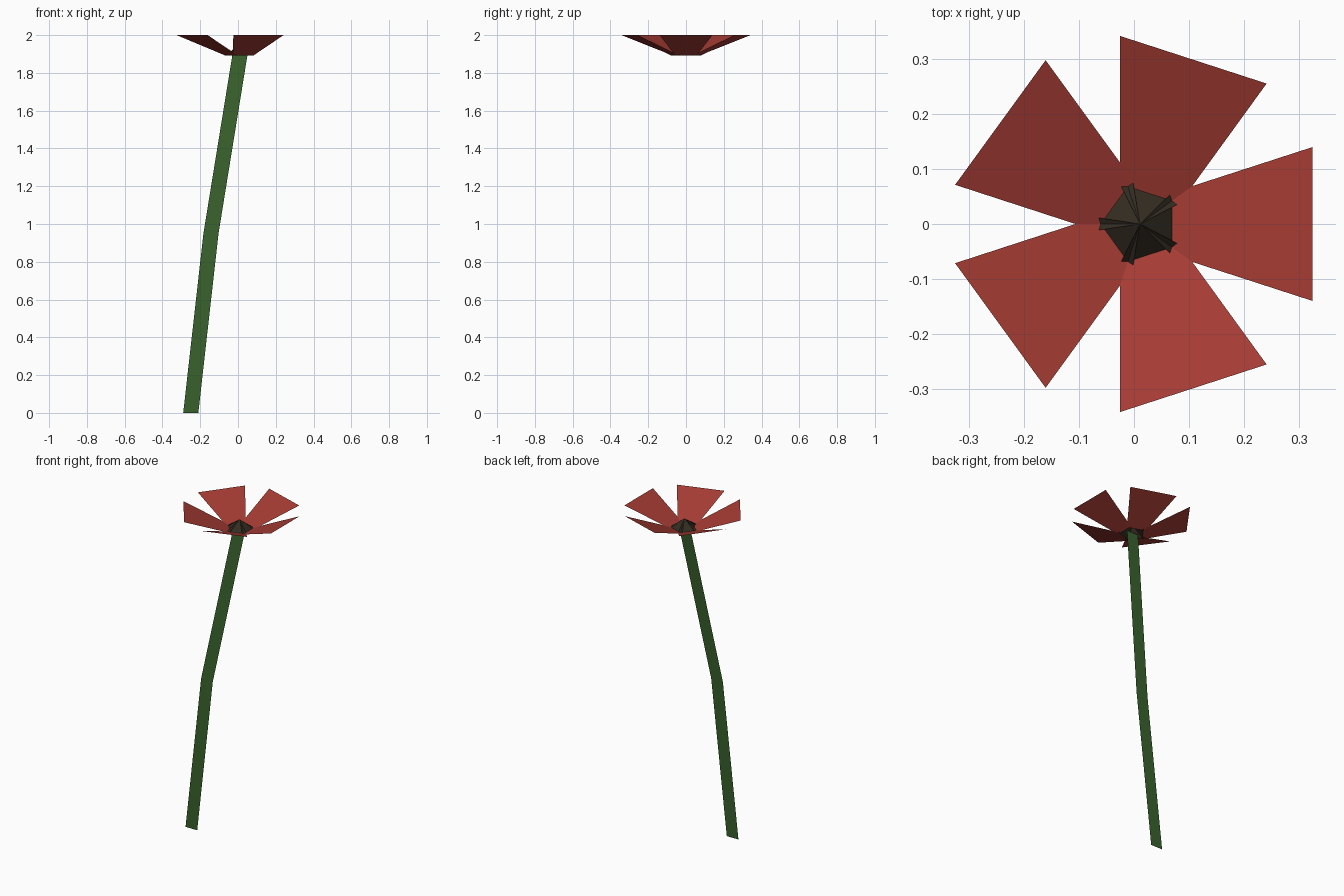
import bpy
from math import cos, sin, radians

if "Cube" in bpy.data.objects:
    bpy.data.objects.remove(bpy.data.objects["Cube"])

CX = 0.011  # flower axis


def build(name, verts, faces, color):
    mesh = bpy.data.meshes.new(name)
    mesh.from_pydata(verts, [], faces)
    obj = bpy.data.objects.new(name, mesh)
    bpy.context.collection.objects.link(obj)
    mat = bpy.data.materials.new(name + "_color")
    mat.diffuse_color = (*color, 1)
    mat.use_nodes = True
    mat.node_tree.nodes["Principled BSDF"].inputs["Base Color"].default_value = mat.diffuse_color
    mesh.materials.append(mat)
    return obj


def radial(profile, count=5):
    """Repeat a flat panel, given as (distance, side, height), around the axis."""
    verts, faces = [], []
    for k in range(count):
        a = radians(360 / count * k)
        start = len(verts)
        for d, w, z in profile:
            verts.append((CX + d * cos(a) - w * sin(a), d * sin(a) + w * cos(a), z))
        faces.append(range(start, len(verts)))
    return verts, faces


# petals: five flat panels rising outwards, overlapping at the base
IN_D, IN_W, IN_Z = 0.058, 0.057, 1.893
petal = [(IN_D, -IN_W, IN_Z), (0.314, -0.14, 2.0), (0.314, 0.14, 2.0), (IN_D, IN_W, IN_Z)]
build("petals", *radial(petal), (0.38, 0.045, 0.034))

# dark centre: five overlapping triangles forming a pleated cone
centre = [(0, 0, 1.95), (IN_D, -IN_W, IN_Z), (IN_D, IN_W, IN_Z)]
build("flower_centre", *radial(centre), (0.035, 0.026, 0.016))

# stem: flat bent ribbon, its width always along x
path = [(-0.25, -0.1, 0), (-0.143, -0.1, 0.95), (CX, 0, 1.9)]
verts = [(x + s * 0.04, y, z) for x, y, z in path for s in (-1, 1)]
stem = build("stem", verts, [(0, 1, 3, 2), (2, 3, 5, 4)], (0.04, 0.12, 0.025))
for p in stem.data.polygons:
    p.use_smooth = True
